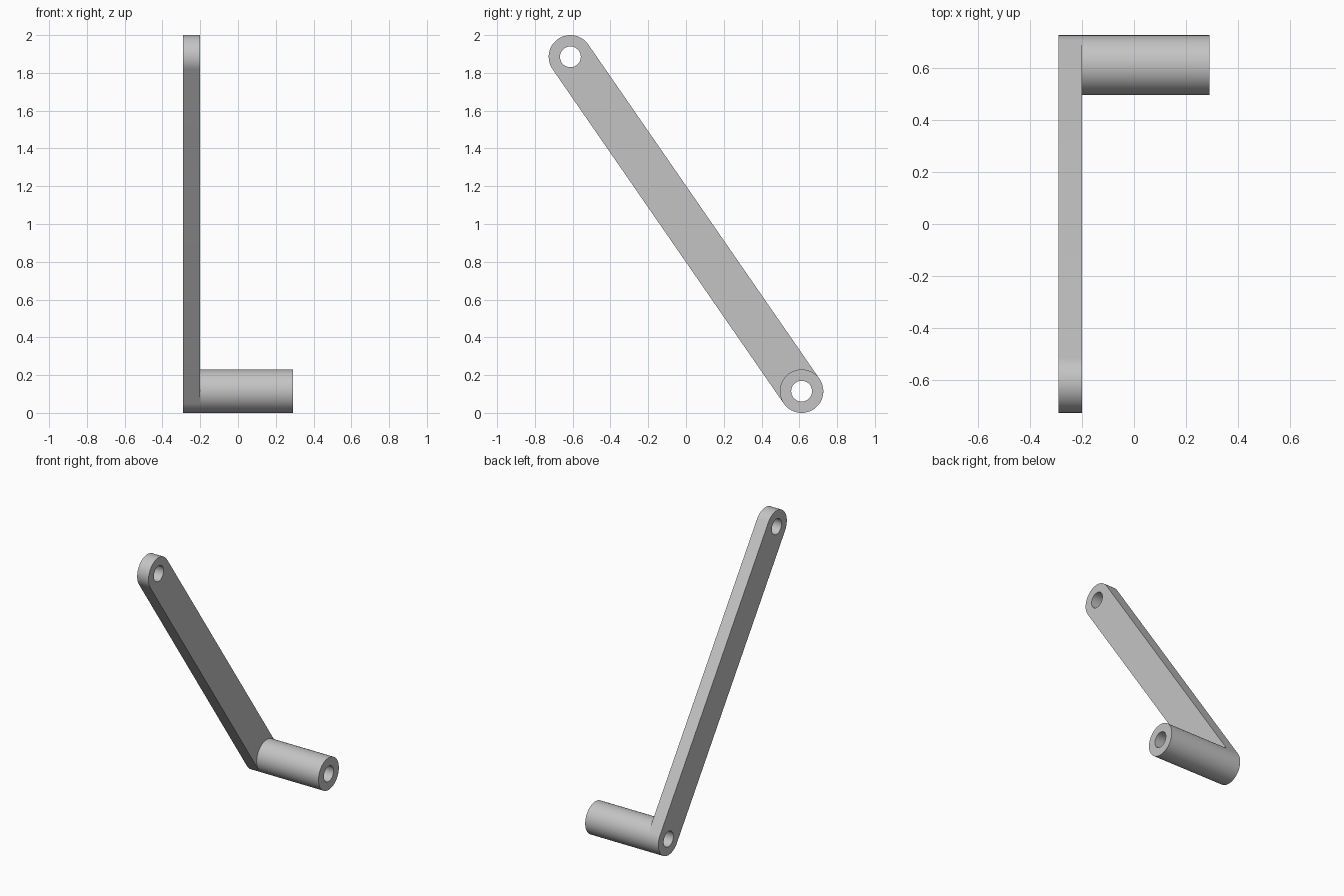
import bpy, bmesh
from math import sin, cos, pi, atan2, radians
from mathutils import Vector

cube = bpy.data.objects.get("Cube")
if cube:
    bpy.data.objects.remove(cube, do_unlink=True)

# Dimensions: pivot centres are (y, z)
TOP, BOTTOM = Vector((-0.612, 1.885)), Vector((0.612, 0.115))
RADIUS, HOLE = 0.115, 0.055
X_OUTER, X_INNER, X_END = -0.29, -0.2, 0.29
SEGMENTS = 64

steel = bpy.data.materials.new("grey_metal")
steel.use_nodes = True
grey = (0.55, 0.55, 0.55, 1)
steel.diffuse_color = grey
steel.node_tree.nodes["Principled BSDF"].inputs["Base Color"].default_value = grey


def arc(centre, radius, start=0, sweep=2 * pi):
    """Points on an arc; a full circle leaves out its repeated last point."""
    count = SEGMENTS if sweep > 6 else SEGMENTS // 2 + 1
    step = sweep / SEGMENTS if sweep > 6 else sweep / (count - 1)
    return [centre + radius * Vector((cos(start + i * step), sin(start + i * step)))
            for i in range(count)]


def plate(name, loops, x0, x1):
    """Fill an outline with holes and extrude it along x."""
    bm = bmesh.new()
    edges = []
    for loop in loops:
        verts = [bm.verts.new((x0, p.x, p.y)) for p in loop]
        edges += [bm.edges.new((a, b)) for a, b in zip(verts, verts[1:] + verts[:1])]
    bmesh.ops.triangle_fill(bm, edges=edges, use_beauty=True, normal=(1, 0, 0))
    grown = bmesh.ops.extrude_face_region(bm, geom=bm.faces[:], use_keep_orig=True)
    moved = [g for g in grown["geom"] if isinstance(g, bmesh.types.BMVert)]
    bmesh.ops.translate(bm, verts=moved, vec=(x1 - x0, 0, 0))
    bmesh.ops.recalc_face_normals(bm, faces=bm.faces[:])
    mesh = bpy.data.meshes.new(name)
    bm.to_mesh(mesh)
    bm.free()
    mesh.materials.append(steel)
    obj = bpy.data.objects.new(name, mesh)
    bpy.context.collection.objects.link(obj)
    bpy.ops.object.select_all(action="DESELECT")
    obj.select_set(True)
    bpy.context.view_layer.objects.active = obj
    bpy.ops.object.shade_smooth_by_angle(angle=radians(30))
    return obj


# Slanted arm with rounded ends and a pivot hole at each end
slope = BOTTOM - TOP
angle = atan2(slope.y, slope.x)
outline = (arc(BOTTOM, RADIUS, angle - pi / 2, pi)
           + arc(TOP, RADIUS, angle + pi / 2, pi))
plate("crank_arm", [outline, arc(TOP, HOLE), arc(BOTTOM, HOLE)], X_OUTER, X_INNER)

# Hollow round sleeve standing out from the lower end
plate("pivot_sleeve", [arc(BOTTOM, RADIUS), arc(BOTTOM, HOLE)], X_INNER, X_END)
